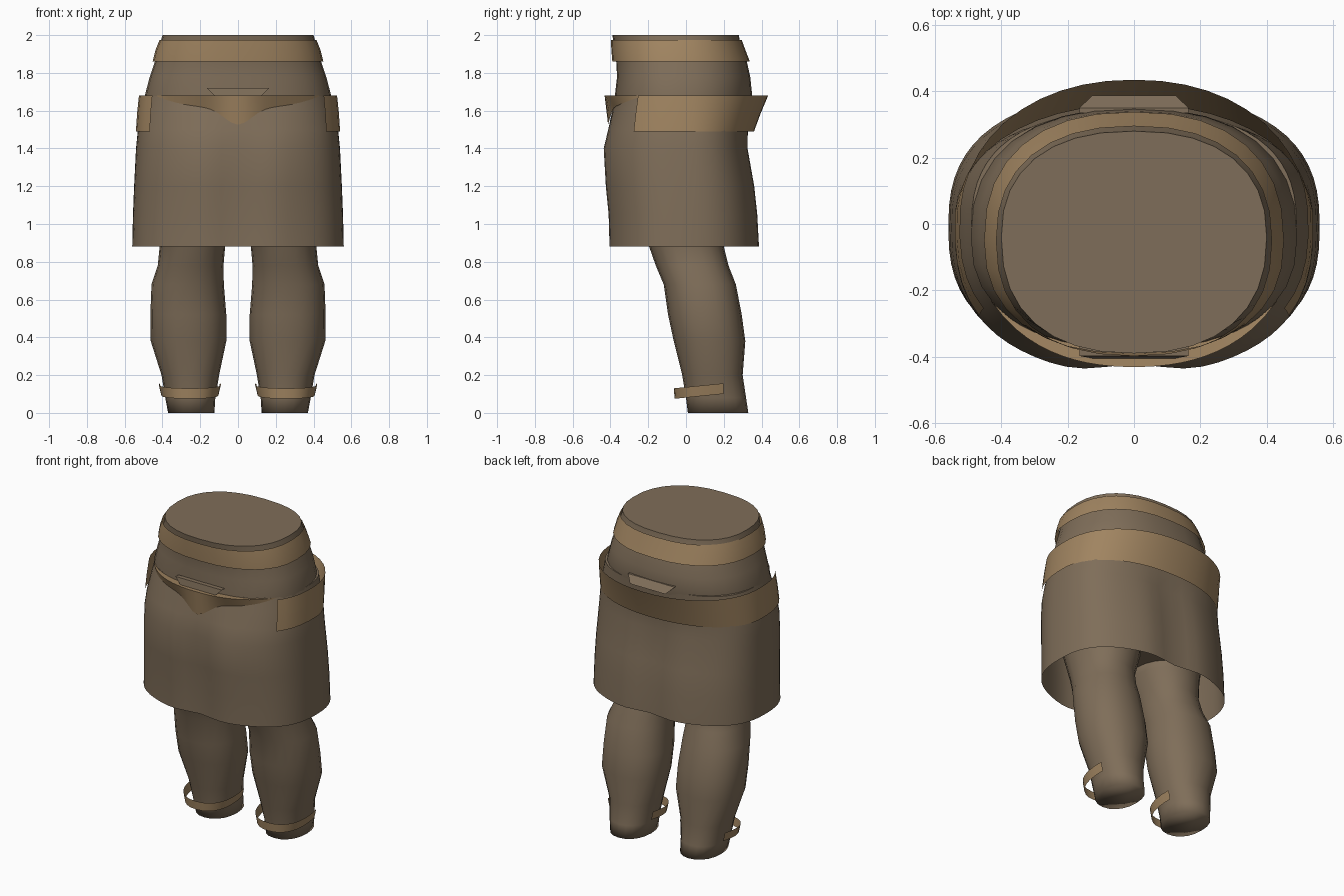
import bpy, bmesh, math

if "Cube" in bpy.data.objects:
    bpy.data.objects.remove(bpy.data.objects["Cube"])


def material(name, rgb):
    m = bpy.data.materials.new(name)
    m.diffuse_color = (*rgb, 1)
    m.use_nodes = True
    m.node_tree.nodes["Principled BSDF"].inputs["Base Color"].default_value = m.diffuse_color
    return m


BROWN = material("brown cloth", (0.212, 0.155, 0.100))
TAN = material("tan leather", (0.352, 0.231, 0.118))


def finish(name, bm, mat, angle=40):
    me = bpy.data.meshes.new(name)
    bm.to_mesh(me)
    bm.free()
    ob = bpy.data.objects.new(name, me)
    bpy.context.collection.objects.link(ob)
    me.materials.append(mat)
    bpy.ops.object.select_all(action='DESELECT')
    ob.select_set(True)
    bpy.context.view_layer.objects.active = ob
    bpy.ops.object.shade_smooth_by_angle(angle=math.radians(angle))
    return ob


def loft(name, rings, mat, power=2.0, back_power=None, seg=32, arc=None, cx=0.0,
         y0=None, caps="", tilt=0.0, angle=40):
    """Skin rings of (z, half width, front y, back y); arc limits the sweep in degrees."""
    bm = bmesh.new()
    closed = arc is None
    a0, a1 = (0, 360) if closed else arc
    count = seg if closed else seg + 1
    loops = []
    for z, rx, yf, yb in rings:
        yc = (yf + yb) / 2 if y0 is None else y0
        loop = []
        for i in range(count):
            a = math.radians(a0 + (a1 - a0) * i / seg)
            c, s = math.cos(a), math.sin(a)
            p = back_power if back_power and s > 0 else power
            x = math.copysign(abs(c) ** (2 / p), c) * rx
            y = math.copysign(abs(s) ** (2 / p), s)
            y = yc + y * ((yb - yc) if y > 0 else (yc - yf))
            loop.append(bm.verts.new((cx + x, y, z + tilt * (y - yf))))
        loops.append(loop)
    for lo, hi in zip(loops, loops[1:]):
        for i in range(seg):
            j = (i + 1) % count
            bm.faces.new((lo[i], lo[j], hi[j], hi[i]))
    if "b" in caps:
        bm.faces.new(loops[0][::-1])
    if "t" in caps:
        bm.faces.new(loops[-1])
    return finish(name, bm, mat, angle)


# Torso from the pelvis to the cut waist
loft("torso", [(1.04, 0.43, -0.27, 0.25), (1.3, 0.49, -0.37, 0.30),
               (1.5, 0.495, -0.37, 0.315), (1.6, 0.49, -0.37, 0.325),
               (1.685, 0.492, -0.376, 0.350), (1.78, 0.467, -0.365, 0.340),
               (1.87, 0.437, -0.37, 0.32), (1.97, 0.408, -0.385, 0.285),
               (2.0, 0.40, -0.39, 0.28)],
     BROWN, power=2.35, y0=-0.04, caps="bt")

# Waist band
loft("waist_band", [(1.86, 0.452, -0.39, 0.338), (1.92, 0.437, -0.395, 0.315),
                    (1.975, 0.415, -0.398, 0.295)],
     TAN, power=2.35, y0=-0.05)

# Skirt, open at the hem and closed against the torso at the top
skirt = loft("skirt", [(0.88, 0.56, -0.405, 0.387), (1.05, 0.556, -0.41, 0.378),
                       (1.2, 0.55, -0.425, 0.362), (1.4, 0.54, -0.438, 0.328),
                       (1.5, 0.53, -0.415, 0.33), (1.6, 0.508, -0.39, 0.335),
                       (1.68, 0.49, -0.37, 0.34), (1.682, 0.46, -0.34, 0.31)],
             BROWN, power=2.55, y0=-0.01, seg=64)
# soft folds: a shallow hollow down the middle between two fuller sides
for v in skirt.data.vertices:
    fade = min(1, max(0, (1.55 - v.co.z) / 0.2))
    ax = abs(v.co.x)
    v.co.y *= 1 + fade * (0.022 * math.exp(-((ax - 0.2) / 0.11) ** 2)
                          - 0.05 * math.exp(-(ax / 0.1) ** 2))

# Hip band: wraps the sides and back, flaring out behind
loft("hip_band", [(1.49, 0.541, -0.437, 0.36), (1.585, 0.535, -0.42, 0.395),
                  (1.68, 0.525, -0.40, 0.435)],
     TAN, power=2.55, back_power=2.15, y0=0.0, arc=(-34, 214))


# Front of the hip band: a ragged pointed flap leaning out from the skirt
def skirt_front(x, z):
    t = z - 1.5
    yf, rx = -0.405 + 0.25 * t, 0.53 - 0.23 * t
    return -0.01 + yf * (1 - abs(x / rx) ** 2.55) ** (1 / 2.55)


bm = bmesh.new()
rows = []
for i in range(-12, 13):
    u = i / 12
    x = 0.43 * u
    drop = 0.06 * (1 - abs(u) ** 3) + 0.09 * math.exp(-(x / 0.1) ** 2)
    low = 1.676 - drop
    rows.append((bm.verts.new((x, skirt_front(x, low) - 0.004, low)),
                 bm.verts.new((x, skirt_front(x, 1.68) - 0.004 - 0.057 * (1 - u * u), 1.68)),
                 bm.verts.new((x, skirt_front(x, 1.68) + 0.02, 1.675))))
for a, b in zip(rows, rows[1:]):
    for k in (0, 1):
        bm.faces.new((a[k], b[k], b[k + 1], a[k + 1]))
finish("front_flap", bm, TAN)

# Small pocket edges at front and back (low y, high y, inner y)
for label, low, high, inner in (("front", -0.405, -0.398, -0.37),
                                ("back", 0.388, 0.350, 0.335)):
    bm = bmesh.new()
    quad = [bm.verts.new(p) for p in
            ((-0.125, low, 1.68), (0.125, low, 1.68),
             (0.165, high, 1.72), (-0.165, high, 1.72))]
    lip = [bm.verts.new((x, inner, 1.72)) for x in (0.165, -0.165)]
    for f in (quad, [quad[3], quad[2], lip[0], lip[1]]):
        bm.faces.new(f if low < 0 else f[::-1])
    finish(label + "_pocket_edge", bm, BROWN)

# Legs (z, inner x, outer x, front y, back y) and loose ankle straps
LEG = [(0.0, 0.125, 0.37, 0.01, 0.33), (0.08, 0.12, 0.385, 0.0, 0.318),
       (0.2, 0.10, 0.405, -0.02, 0.30), (0.38, 0.062, 0.462, -0.065, 0.314),
       (0.52, 0.062, 0.464, -0.095, 0.295), (0.68, 0.075, 0.458, -0.118, 0.264),
       (0.78, 0.077, 0.425, -0.16, 0.225), (0.88, 0.068, 0.415, -0.195, 0.20),
       (1.0, 0.03, 0.425, -0.24, 0.21), (1.1, 0.01, 0.44, -0.27, 0.22)]
for label, side in (("right", 1), ("left", -1)):
    rings = [(z, (b - a) / 2, yf, yb) for z, a, b, yf, yb in LEG]
    leg = loft(label + "_leg", rings, BROWN, power=2.2, seg=20, caps="bt", angle=100)
    # shift each ring sideways to its own centre
    for i, v in enumerate(leg.data.vertices):
        _, a, b, _, _ = LEG[i // 20]
        v.co.x += side * (a + b) / 2
    loft(label + "_ankle_strap", [(0.075, 0.152, -0.06, 0.34), (0.13, 0.165, -0.065, 0.34)],
         TAN, power=2.3, seg=16, arc=(-196, 16), cx=side * 0.255, y0=0.13, tilt=0.1)
